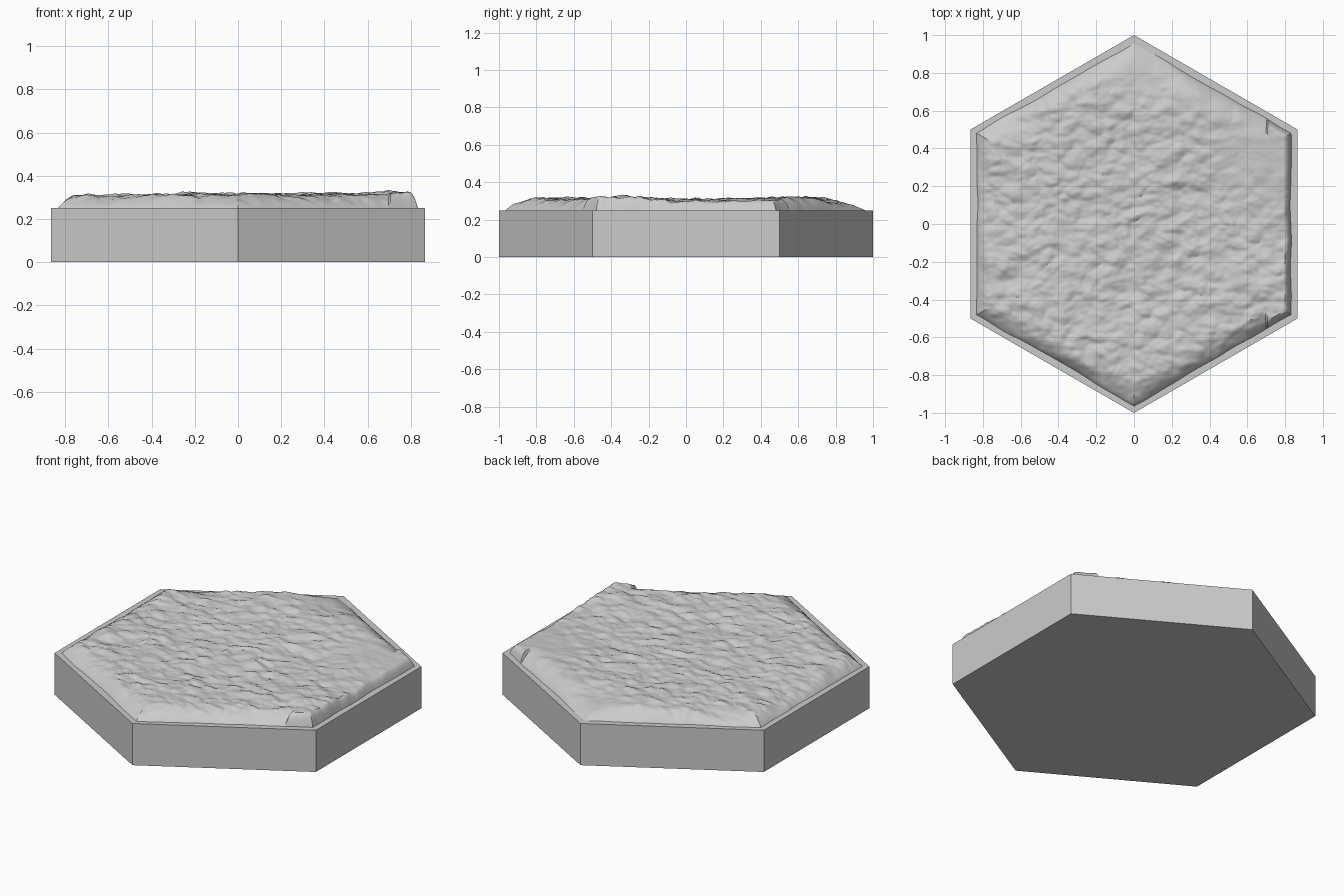
import bpy, bmesh, math
from mathutils import Vector, noise

if "Cube" in bpy.data.objects:
    bpy.data.objects.remove(bpy.data.objects["Cube"])

BASE_TOP = 0.25


def add_object(name, bm):
    mesh = bpy.data.meshes.new(name)
    bmesh.ops.recalc_face_normals(bm, faces=bm.faces)
    bm.to_mesh(mesh)
    bm.free()
    obj = bpy.data.objects.new(name, mesh)
    bpy.context.collection.objects.link(obj)
    return obj


def corner(k, r):
    a = math.pi / 2 + k * math.pi / 3
    return Vector((r * math.cos(a), r * math.sin(a), 0))


# Hexagonal base tile
bm = bmesh.new()
bottom = bm.faces.new([bm.verts.new(corner(k, 1.0)) for k in range(6)])
side = bmesh.ops.extrude_face_region(bm, geom=[bottom])
top = [v for v in side["geom"] if isinstance(v, bmesh.types.BMVert)]
bmesh.ops.translate(bm, verts=top, vec=(0, 0, BASE_TOP))
if not any(f.calc_center_median().z < 0.01 for f in bm.faces):
    bm.faces.new([v for v in bm.verts if v.co.z < 0.01])
add_object("hex_base", bm)

# Broad rises and dips: x, y, radius, height
MOUNDS = [(0.45, 0.47, 0.15, 0.018), (-0.2, 0.72, 0.15, 0.012),
          (-0.62, -0.4, 0.2, 0.008), (0.0, -0.72, 0.22, 0.012),
          (0.73, -0.38, 0.16, 0.022), (0.0, 0.45, 0.25, 0.010),
          (0.0, 0.95, 0.14, -0.03), (-0.78, 0.1, 0.12, -0.012)]
SMOOTH_SPOTS = [(0.05, 0.85, 0.16), (0.72, 0.38, 0.2), (0.35, 0.7, 0.12)]


def bump(p, x, y, r):
    return math.exp(-((p.x - x) ** 2 + (p.y - y) ** 2) / (2 * r * r))


def height(p, edge):
    h = 0.052 + sum(a * bump(p, x, y, r) for x, y, r, a in MOUNDS)
    h += 0.010 * noise.noise(p * 4 + Vector((3, 7, 1)))
    rough = 1 - 0.8 * max(bump(p, *s) for s in SMOOTH_SPOTS)
    # Warped cells give lumpy stones with creases between them
    warp = noise.noise_vector(p * 6) * 0.04
    q = Vector((p.x, p.y * 1.4, 0)) + warp
    cells = noise.voronoi(q * 12)[0]
    fine = noise.voronoi(q * 24 + Vector((5, 2, 0)))[0]
    h += rough * (0.016 * (0.45 - cells[0]) + 0.007 * (0.45 - fine[0]))
    h += rough * 0.010 * noise.noise(q * 11 + Vector((1, 4, 9)))
    # Slope down to the rim, steeper on the right
    width = 0.035 if p.x > 0.7 else 0.10 + 0.04 * noise.noise(p * 5)
    t = min(1, edge / width)
    return max(0.002, h) * math.sin(t * math.pi / 2) ** 0.8


# Rough ground: a triangular grid filling the inset hexagon
N, R = 100, 0.96
bm = bmesh.new()
grid = {}
ax, bx = corner(0, R / N), corner(1, R / N)
for i in range(-N, N + 1):
    for j in range(-N, N + 1):
        # axes 60 degrees apart, so the third hex axis is i + j
        if abs(i + j) > N:
            continue
        p = ax * i + bx * j
        ring = max(abs(i), abs(j), abs(i + j))
        edge = (1 - ring / N) * R * 0.866
        z = BASE_TOP + height(p, edge)
        wobble = 1 + 0.012 * noise.noise(p * 5) * (ring / N) ** 4
        grid[i, j] = bm.verts.new((p.x * wobble, p.y * wobble, z))
for (i, j), v in grid.items():
    b, c, d = (grid.get(k) for k in ((i + 1, j), (i, j + 1), (i + 1, j - 1)))
    if b and c:
        bm.faces.new((v, b, c))
    if b and d:
        bm.faces.new((v, d, b))
ground = add_object("rocky_ground", bm)

bpy.context.view_layer.objects.active = ground
ground.select_set(True)
bpy.ops.object.shade_smooth_by_angle(angle=math.radians(30))
